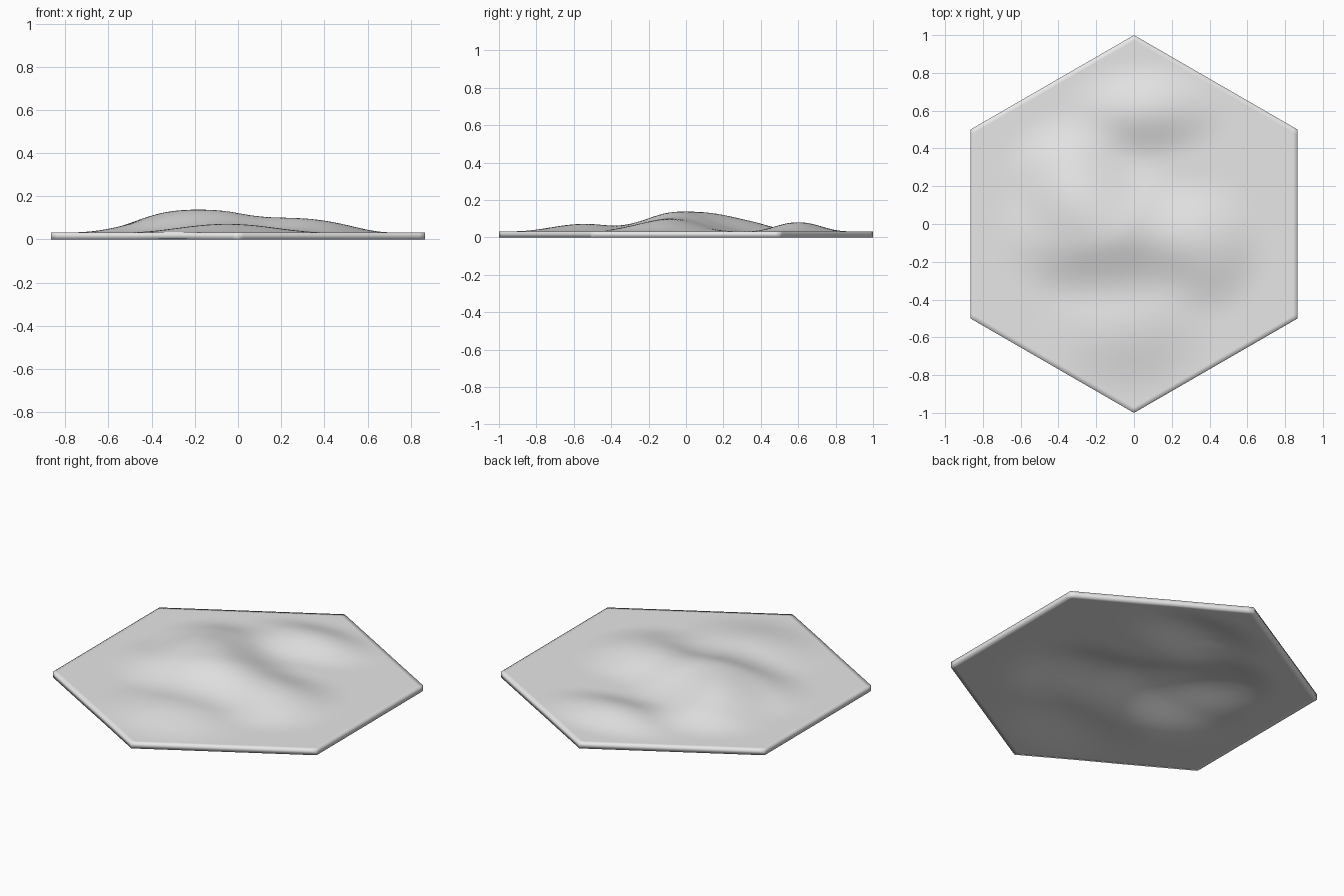
import bpy, bmesh, math

if "Cube" in bpy.data.objects:
    bpy.data.objects.remove(bpy.data.objects["Cube"])

N = 34            # grid steps from centre to corner
THICK = 0.032     # plate thickness

# Gentle hills: centre x, centre y, radius x, radius y, height
HILLS = [
    (-0.15, -0.04, 0.67, 0.44, 0.105),   # main ridge
    (-0.33, 0.26, 0.42, 0.38, 0.064),    # back left shoulder
    (0.06, 0.60, 0.50, 0.29, 0.049),     # back ridge
    (0.36, -0.12, 0.39, 0.42, 0.054),    # right mound
    (-0.05, -0.54, 0.52, 0.42, 0.040),   # front mound
]


def hill_height(x, y):
    total = 0.0
    for cx, cy, rx, ry, h in HILLS:
        r2 = ((x - cx) / rx) ** 2 + ((y - cy) / ry) ** 2
        total += h * max(0.0, 1 - r2) ** 3
    return total


# Single stone colour
grey = bpy.data.materials.new("light grey")
grey.diffuse_color = (0.8, 0.8, 0.8, 1)
grey.use_nodes = True
grey.node_tree.nodes["Principled BSDF"].inputs["Base Color"].default_value = grey.diffuse_color

# Hexagonal sheet of triangles, corners towards +y and -y
bm = bmesh.new()
grid = {}
for q in range(-N, N + 1):
    for r in range(-N, N + 1):
        if abs(q + r) <= N:
            x = math.sqrt(3) / 2 * q / N
            y = (r + q / 2) / N
            grid[q, r] = bm.verts.new((x, y, THICK + hill_height(x, y)))
for q, r in grid:
    for ring in (((q, r), (q + 1, r), (q, r + 1)),
                 ((q, r), (q + 1, r - 1), (q + 1, r))):
        if all(k in grid for k in ring):
            bm.faces.new([grid[k] for k in ring])

# Underside follows the hills, joined to the top by the rim
top = list(bm.faces)
under = bmesh.ops.extrude_face_region(bm, geom=top, use_keep_orig=True)
for v in under["geom"]:
    if isinstance(v, bmesh.types.BMVert):
        v.co.z -= THICK
bmesh.ops.recalc_face_normals(bm, faces=bm.faces)
for f in bm.faces:
    f.smooth = True

mesh = bpy.data.meshes.new("hilly_hex_tile")
bm.to_mesh(mesh)
bm.free()
mesh.materials.append(grey)
tile = bpy.data.objects.new("hilly_hex_tile", mesh)
bpy.context.collection.objects.link(tile)
